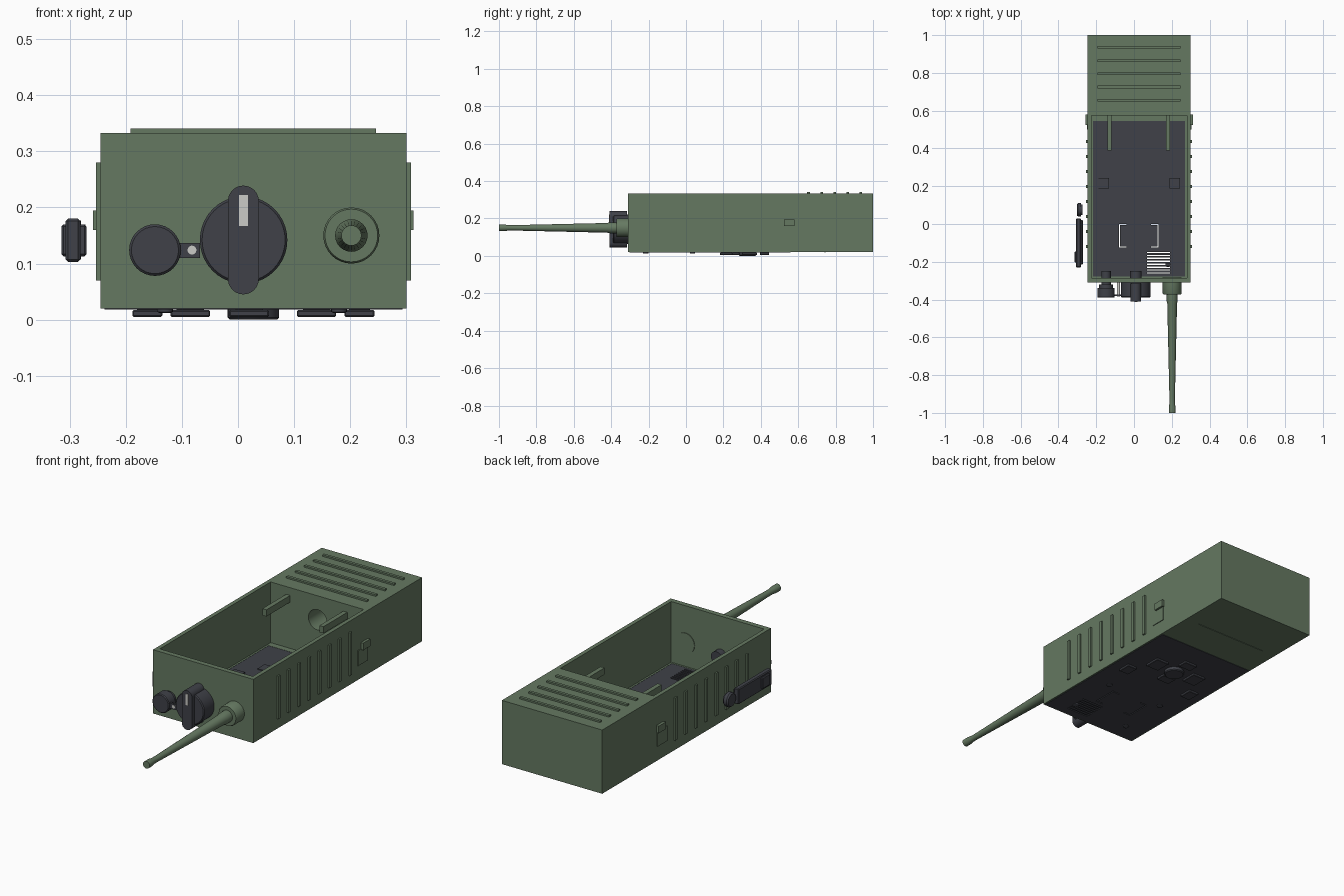
import bpy, bmesh, math
from mathutils import Vector, Matrix

if "Cube" in bpy.data.objects:
    bpy.data.objects.remove(bpy.data.objects["Cube"])


def material(name, rgb):
    m = bpy.data.materials.new(name)
    m.diffuse_color = (*rgb, 1)
    m.use_nodes = True
    m.node_tree.nodes["Principled BSDF"].inputs["Base Color"].default_value = m.diffuse_color
    return m


GREEN = material("olive_green", (0.13, 0.19, 0.12))
DARK = material("charcoal", (0.05, 0.053, 0.065))
PALE = material("pale_grey", (0.6, 0.6, 0.57))
CX = 0.0275                                   # middle of the case


def finish(name, bm, mat, smooth=False):
    bmesh.ops.recalc_face_normals(bm, faces=bm.faces)
    me = bpy.data.meshes.new(name)
    bm.to_mesh(me)
    bm.free()
    ob = bpy.data.objects.new(name, me)
    bpy.context.collection.objects.link(ob)
    if mat:
        me.materials.append(mat)
    if smooth:
        bpy.context.view_layer.objects.active = ob
        ob.select_set(True)
        bpy.ops.object.shade_smooth_by_angle(angle=math.radians(35))
        ob.select_set(False)
    return ob


def add_box(bm, x0, x1, y0, y1, z0, z1):
    v = bmesh.ops.create_cube(bm, size=1)["verts"]
    for p in v:
        p.co = Vector(((x0 + x1) / 2 + p.co.x * (x1 - x0),
                       (y0 + y1) / 2 + p.co.y * (y1 - y0),
                       (z0 + z1) / 2 + p.co.z * (z1 - z0)))


def boxes(name, mat, *dims, bevel=0):
    bm = bmesh.new()
    for d in dims:
        add_box(bm, *d)
    if bevel:
        bmesh.ops.bevel(bm, geom=bm.edges[:], offset=bevel, segments=1, affect='EDGES')
    return finish(name, bm, mat)


def lathe(name, mat, origin, axis, profile, n=32):
    """Closed turned shape; profile is (radius, distance along axis)."""
    bm = bmesh.new()
    rot = Vector((0, 0, 1)).rotation_difference(Vector(axis)).to_matrix().to_4x4()
    rings = [[bm.verts.new((r * math.cos(2 * math.pi * i / n), r * math.sin(2 * math.pi * i / n), h))
              for i in range(n)] for r, h in profile]
    for a, b in zip(rings, rings[1:]):
        for i in range(n):
            bm.faces.new((a[i], a[(i + 1) % n], b[(i + 1) % n], b[i]))
    bm.faces.new(rings[0])
    bm.faces.new(rings[-1])
    bm.transform(Matrix.Translation(origin) @ rot)
    return finish(name, bm, mat, True)


def capsule(name, mat, x, z, r, half, y0, y1, n=12):
    """Upright rounded bar extruded along y."""
    bm = bmesh.new()
    pts = [(x + r * math.cos(math.pi * i / n + s * math.pi),
            z + (half - r) * (1 - 2 * s) + r * math.sin(math.pi * i / n + s * math.pi))
           for s in (0, 1) for i in range(n + 1)]
    f = bm.faces.new([bm.verts.new((px, y0, pz)) for px, pz in pts])
    top = bmesh.ops.extrude_face_region(bm, geom=[f])["geom"]
    bmesh.ops.translate(bm, vec=(0, y1 - y0, 0), verts=[g for g in top if isinstance(g, bmesh.types.BMVert)])
    return finish(name, bm, mat, True)


def cut(ob, cutter):
    cutter.hide_render = True
    m = ob.modifiers.new("cut", 'BOOLEAN')
    m.operation, m.object, m.solver = 'DIFFERENCE', cutter, 'EXACT'
    bpy.context.view_layer.objects.active = ob
    bpy.ops.object.modifier_apply(modifier=m.name)
    bpy.data.objects.remove(cutter)


FRONT, LEFT = (0, -1, 0), (-1, 0, 0)

# Case with open battery bay, panel window and cable hole
case = boxes("case", GREEN, (-0.245, 0.30, -0.31, 1.0, 0.02, 0.333))
cut(case, boxes("bay_cutter", None, (-0.225, 0.28, -0.285, 0.575, 0.035, 0.4)))
cut(case, boxes("window_cutter", None, (-0.216, 0.271, -0.277, 0.545, 0, 0.1)))
cut(case, lathe("hole_cutter", None, (0.03, 0.5, 0.215), (0, 1, 0), [(0.05, 0), (0.05, 0.2)]))

# Control panel underneath, with speaker slots and screen corner slits
panel = boxes("control_panel", DARK, (-0.238, 0.293, -0.303, 0.56, 0.018, 0.034))
slots = [(0.07, 0.19, y, y + 0.007, 0, 0.1) for y in [-0.263 + 0.0155 * i for i in range(8)]]
cut(panel, boxes("slot_cutter", None, *slots))
for x, s in ((-0.08, 1), (0.13, -1)):
    xs = sorted((x, x + s * 0.04))
    xt = sorted((x, x + s * 0.005))
    for d in ((*xt, -0.12, -0.005), (*xs, -0.125, -0.12), (*xs, -0.005, 0.0)):
        cut(panel, boxes("slit_cutter", None, (*d, 0, 0.1)))

# Keypad: outer caps below, square backs inside the bay
keys = [(0.02, 0.42, 0.035, 0.025), (0.02, 0.26, 0.035, 0.025), (-0.085, 0.34, 0.035, 0.04),
        (0.14, 0.34, 0.035, 0.04), (-0.1615, 0.215, 0.0265, 0.033), (0.2165, 0.215, 0.0265, 0.033)]
for i, (x, y, w, h) in enumerate(keys):
    boxes(f"key_{i}", DARK, (x - w, x + w, y - h, y + h, 0.005, 0.017),
          (x - w * 0.7, x + w * 0.7, y - h * 0.7, y + h * 0.7, 0.01, 0.02), bevel=0.002)
    boxes(f"key_back_{i}", DARK, (x - 0.028, x + 0.028, y - 0.028, y + 0.028, 0.03, 0.038))
lathe("centre_key", DARK, (0.0275, 0.328, 0.02), (0, 0, -1), [(0.046, 0), (0.046, 0.016), (0.042, 0.02)])
boxes("centre_key_back", DARK, (-0.008, 0.048, 0.312, 0.368, 0.03, 0.038))

# Panel screws
for x in (-0.13, 0.18):
    for y in (-0.215, 0.035):
        lathe("panel_screw", DARK, (x, y, 0.02), (0, 0, -1), [(0.014, 0), (0.014, 0.006), (0.01, 0.008)], 16)
# Raised line under the rear of the case
boxes("rear_line", GREEN, (-0.17, 0.225, 0.74, 0.745, 0.018, 0.022))

# Grip ribs and latches on both sides
for side, s in (("right", 1), ("left", -1)):
    def span(a, b):
        return sorted((CX + s * a, CX + s * b))
    boxes(f"{side}_ribs", GREEN, *[(*span(0.265, 0.2805), -0.127 + 0.0793 * i, -0.111 + 0.0793 * i, 0.07, 0.28)
                                   for i in range(8)])
    boxes(f"{side}_latch_plate", GREEN, (*span(0.265, 0.276), 0.5, 0.575, 0.09, 0.165))
    boxes(f"{side}_latch_clip", GREEN, (*span(0.265, 0.2855), 0.525, 0.58, 0.16, 0.195))

# Top ribs
boxes("top_ribs", GREEN, *[(-0.192, 0.246, 0.648 + 0.07 * i, 0.662 + 0.07 * i, 0.325, 0.341) for i in range(5)])

# Guide rails and corner tabs in the bay
boxes("guide_rails", GREEN, *[(x - 0.011, x + 0.011, 0.39, 0.58, 0.262, 0.295) for x in (-0.13, 0.18)])
boxes("bay_tabs", DARK, *[(x - 0.028, x + 0.028, 0.187, 0.243, 0.03, 0.042) for x in (-0.16, 0.215)])

# Mode selector knob
lathe("selector_dial", DARK, (0.01, -0.25, 0.142), FRONT,
      [(0.03, 0), (0.03, 0.04), (0.078, 0.055), (0.078, 0.135), (0.074, 0.14)], 40)
capsule("selector_grip", DARK, 0.0095, 0.142, 0.0275, 0.097, -0.41, -0.315)
boxes("selector_mark", PALE, (0.002, 0.018, -0.412, -0.40, 0.167, 0.222))

# Connector cap with strap
lathe("connector_cap", DARK, (-0.148, -0.25, 0.124), FRONT,
      [(0.025, 0), (0.025, 0.07), (0.036, 0.07), (0.036, 0.09), (0.046, 0.09), (0.046, 0.136), (0.042, 0.14)])
boxes("cap_strap", DARK, (-0.12, -0.068, -0.382, -0.372, 0.11, 0.137))
lathe("strap_stud", PALE, (-0.082, -0.31, 0.124), FRONT, [(0.008, 0), (0.008, 0.074)], 16)

# Antenna and its socket
lathe("antenna_socket", GREEN, (0.202, -0.282, 0.15), FRONT, [(0.05, 0), (0.05, 0.085), (0.047, 0.09)])
lathe("antenna", GREEN, (0.202, -0.36, 0.15), FRONT,
      [(0.029, 0), (0.029, 0.05), (0.026, 0.06), (0.0145, 0.56), (0.0145, 0.59), (0.018, 0.61), (0.018, 0.64)], 24)

# Side talk switch and round button on the left
boxes("talk_switch", DARK, (-0.307, -0.281, -0.23, 0.03, 0.103, 0.18), (-0.302, -0.27, -0.215, 0.02, 0.113, 0.17),
      (-0.315, -0.3, -0.205, -0.145, 0.113, 0.17), bevel=0.004)
lathe("side_button", DARK, (-0.272, 0.075, 0.142), LEFT,
      [(0.028, 0), (0.028, 0.008), (0.035, 0.008), (0.035, 0.024), (0.03, 0.031)], 24)
